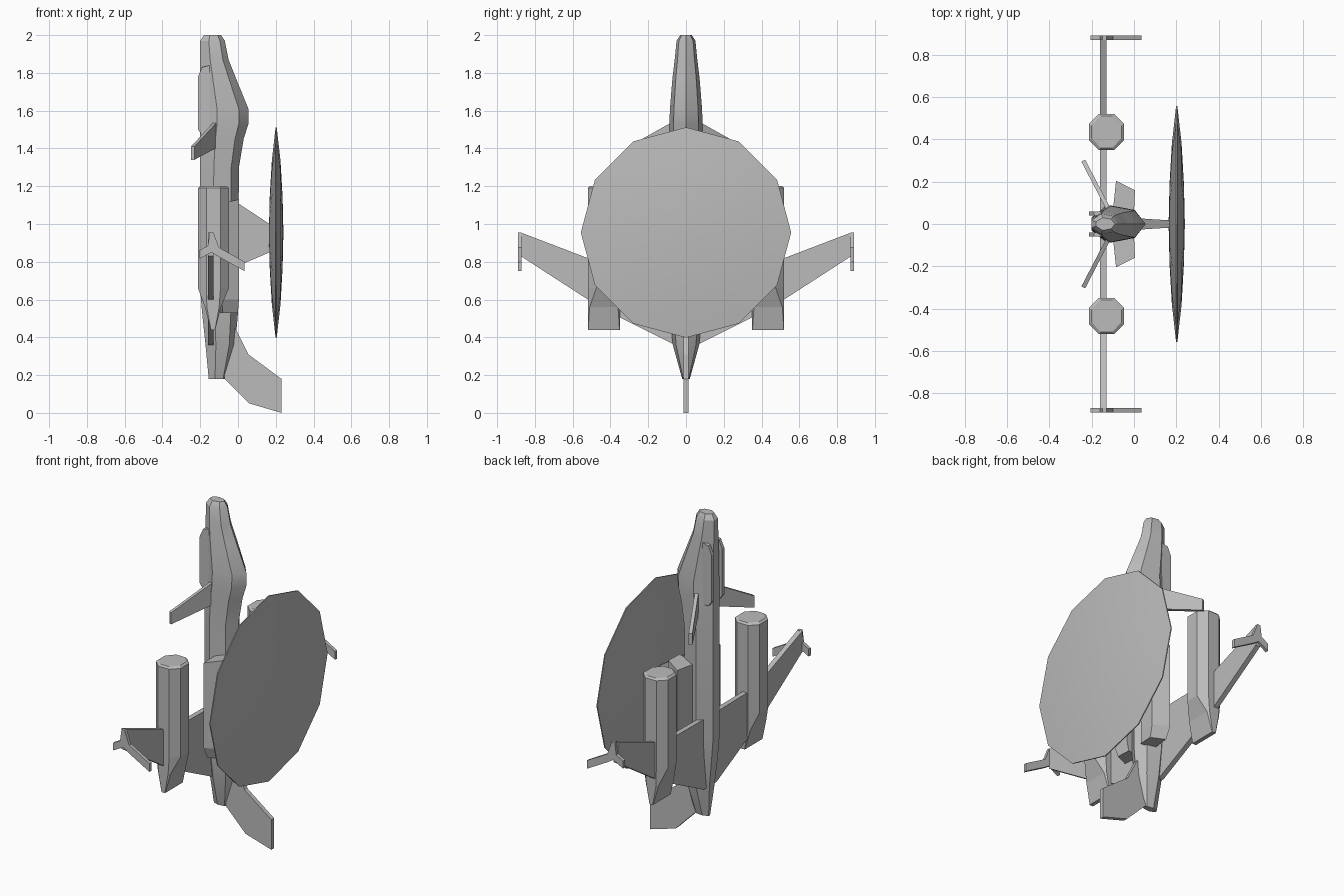
import bpy, bmesh, math
from mathutils import Vector

if "Cube" in bpy.data.objects:
    bpy.data.objects.remove(bpy.data.objects["Cube"], do_unlink=True)

GREY = (0.5, 0.5, 0.5, 1)
grey = bpy.data.materials.new("airframe grey")
grey.use_nodes = True
grey.diffuse_color = GREY
grey.node_tree.nodes["Principled BSDF"].inputs["Base Color"].default_value = GREY


def finish(name, bm, smooth=None):
    bmesh.ops.recalc_face_normals(bm, faces=bm.faces)
    mesh = bpy.data.meshes.new(name)
    bm.to_mesh(mesh)
    bm.free()
    mesh.materials.append(grey)
    ob = bpy.data.objects.new(name, mesh)
    bpy.context.collection.objects.link(ob)
    if smooth:
        bpy.ops.object.select_all(action="DESELECT")
        ob.select_set(True)
        bpy.context.view_layer.objects.active = ob
        bpy.ops.object.shade_smooth_by_angle(angle=math.radians(smooth))
    return ob


def loft(name, rings, smooth=None):
    """Skin a list of closed rings and cap both ends."""
    bm = bmesh.new()
    vs = [[bm.verts.new(p) for p in ring] for ring in rings]
    n = len(vs[0])
    for a, b in zip(vs, vs[1:]):
        for i in range(n):
            j = (i + 1) % n
            bm.faces.new((a[i], a[j], b[j], b[i]))
    bm.faces.new(vs[0])
    bm.faces.new(vs[-1])
    return finish(name, bm, smooth)


def plate(name, outline, y, thick):
    """Flat plate from an x-z outline, standing across y."""
    return loft(name, [[(x, y + s * thick / 2, z) for x, z in outline] for s in (-1, 1)])


# Fuselage: (height, belly, spine, half width)
stations = [
    (2.0, -0.18, -0.09, 0.03), (1.97, -0.2, -0.07, 0.05), (1.87, -0.2, -0.05, 0.06),
    (1.77, -0.2, -0.01, 0.072), (1.61, -0.2, 0.055, 0.085), (1.53, -0.2, 0.055, 0.088),
    (1.45, -0.2, 0.03, 0.088), (1.3, -0.2, 0.005, 0.088), (0.65, -0.2, 0.0, 0.088),
    (0.53, -0.19, 0.0, 0.085), (0.36, -0.172, -0.015, 0.07), (0.18, -0.155, -0.06, 0.02)]


def hull(z, b, t, w):
    h = t - b
    half = [(b, 0.35 * w), (b + 0.35 * h, w), (t - 0.2 * h, 0.75 * w)]
    return ([(x, y, z) for x, y in half] + [(t, 0, z)]
            + [(x, -y, z) for x, y in reversed(half)])


loft("fuselage", [hull(*s) for s in stations], 25)


# Engine nacelle: chamfered rectangle in x-y
def nacelle_ring(z, x0, x1, cut, yc, half=0.085):
    c = min(cut, (x1 - x0) * 0.3)
    d = cut
    pts = [(x0, -half + d), (x0 + c, -half), (x1 - c, -half), (x1, -half + d),
           (x1, half - d), (x1 - c, half), (x0 + c, half), (x0, half - d)]
    return [(x, yc + y, z) for x, y in pts]


for side, tag in ((1, "back"), (-1, "front")):
    yc = side * 0.435
    loft(tag + "_nacelle", [
        nacelle_ring(1.2, -0.2, -0.06, 0.045, yc, 0.075),
        nacelle_ring(1.19, -0.212, -0.048, 0.045, yc),
        nacelle_ring(0.66, -0.212, -0.048, 0.045, yc),
        nacelle_ring(0.56, -0.175, -0.09, 0.01, yc),
        nacelle_ring(0.44, -0.145, -0.12, 0.002, yc)])

    # Cranked wing
    wing = [(0, 0.78), (0.43, 0.785), (0.875, 0.955), (0.875, 0.83), (0.45, 0.555), (0.06, 0.36), (0, 0.36)]
    loft(tag + "_wing", [[(x, side * y, z) for y, z in wing] for x in (-0.16, -0.13)])

    # Wing tip fin
    plate(tag + "_wing_tip_fin", [
        (-0.15, 0.955), (-0.13, 0.955), (-0.1, 0.875), (0.035, 0.8), (0.035, 0.75),
        (-0.1, 0.825), (-0.14, 0.85), (-0.205, 0.815), (-0.205, 0.86), (-0.16, 0.885)],
        side * 0.88, 0.02)

    # Drooping foreplane
    n = Vector((0.9, side * 0.45, 0)) * 0.01
    fore = [(-0.11, 0.05, 1.55), (-0.24, 0.3, 1.41), (-0.24, 0.3, 1.34), (-0.11, 0.05, 1.41)]
    loft(tag + "_foreplane", [[Vector((x, side * y, z)) + s * n for x, y, z in fore] for s in (-1, 1)])

    # Intake box beside the spine
    box = [(-0.085, 0.205, -0.02), (0.005, 0.16, 0.0), (0.0, 0.06, 0.0), (-0.1, 0.06, -0.03)]
    loft(tag + "_intake", [[(x, side * y, 1.13 + dz) for x, y, dz in box],
                           [(x, side * y, 0.6) for x, y, dz in box],
                           [(x * 0.9 - 0.005, side * y * 0.85, 0.53) for x, y, dz in box]])

    # Slim belly strake
    plate(tag + "_belly_strake", [
        (-0.15, 1.84), (-0.19, 1.83), (-0.212, 1.78), (-0.212, 1.5), (-0.19, 1.47), (-0.15, 1.47)],
        side * 0.05, 0.02)

# Radar pylon
pylon = [(-0.03, 1.13, 0.03), (0.19, 0.985, 0.016), (0.19, 0.86, 0.016), (-0.03, 0.765, 0.03)]
loft("radar_pylon", [[(x, s * w, z) for x, z, w in pylon] for s in (-1, 1)])

# Lens-shaped radar dish
profile = [(0.557, 0.003), (0.38, 0.023), (0.19, 0.034), (0.02, 0.038)]
rim = [(r, 0.202 - d) for r, d in reversed(profile)] + [(r, 0.202 + d) for r, d in profile]
loft("radar_dish", [[(x, r * math.sin(a * math.tau / 12), 0.955 + r * math.cos(a * math.tau / 12))
                     for a in range(12)] for r, x in rim], 25)

# Tail fin
plate("tail_fin", [(-0.03, 0.48), (0.0, 0.42), (0.055, 0.31), (0.23, 0.18), (0.23, 0.0),
                   (0.06, 0.05), (-0.07, 0.18), (-0.09, 0.3)], 0, 0.026)
